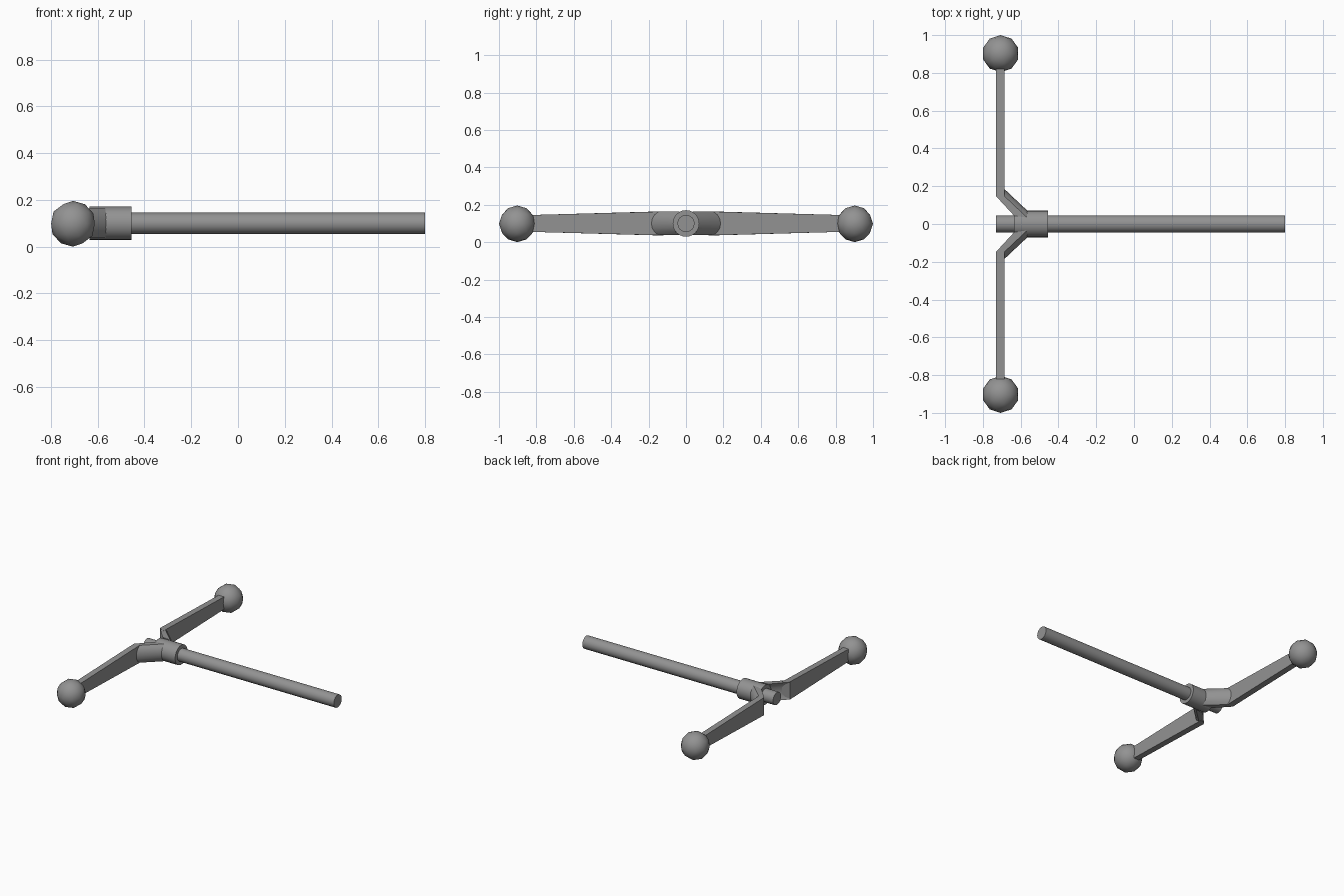
import bpy, bmesh, math
from mathutils import Vector

if "Cube" in bpy.data.objects:
    bpy.data.objects.remove(bpy.data.objects["Cube"])

ZC = 0.1  # height of the common axis

# Dark grey for every part
GREY = bpy.data.materials.new("dark_grey")
GREY.diffuse_color = (0.29, 0.29, 0.29, 1)
GREY.use_nodes = True
GREY.node_tree.nodes["Principled BSDF"].inputs["Base Color"].default_value = GREY.diffuse_color


def finish(ob, angle):
    ob.data.materials.append(GREY)
    bpy.ops.object.select_all(action='DESELECT')
    bpy.context.view_layer.objects.active = ob
    ob.select_set(True)
    bpy.ops.object.shade_smooth_by_angle(angle=math.radians(angle))


def rod(name, x0, x1, r, sides):
    bpy.ops.mesh.primitive_cylinder_add(
        vertices=sides, radius=r, depth=x1 - x0,
        location=((x0 + x1) / 2, 0, ZC), rotation=(0, math.pi / 2, 0))
    ob = bpy.context.object
    ob.name = name
    finish(ob, 40)


def loft(name, rings):
    # Skin closed rings of equal point count and cap both ends
    bm = bmesh.new()
    rows = [[bm.verts.new(p) for p in ring] for ring in rings]
    n = len(rows[0])
    for a, b in zip(rows, rows[1:]):
        for i in range(n):
            j = (i + 1) % n
            bm.faces.new((a[i], a[j], b[j], b[i]))
    bm.faces.new(rows[0])
    bm.faces.new(rows[-1])
    bmesh.ops.recalc_face_normals(bm, faces=bm.faces)
    me = bpy.data.meshes.new(name)
    bm.to_mesh(me)
    bm.free()
    ob = bpy.data.objects.new(name, me)
    bpy.context.collection.objects.link(ob)
    finish(ob, 40)


# Long shaft and the collar around it
rod("shaft", -0.73, 0.80, 0.046, 16)
rod("collar", -0.635, -0.455, 0.071, 24)

for s, side in ((1, "left"), (-1, "right")):
    # Curved bracket: arc of the collar wall swept diagonally outward
    def section(x_out, y_out, x_in, y_in):
        angles = [math.radians(a) for a in (-62, -40, -20, 0, 20, 40, 62)]
        outer = [Vector((x_out, s * (y_out + 0.071 * (math.cos(a) - 1)),
                         ZC + 0.071 * math.sin(a))) for a in angles]
        inner = [Vector((x_in, s * (y_in + 0.045 * (math.cos(a) - math.cos(angles[0]))),
                         ZC + 0.071 * math.sin(a))) for a in reversed(angles)]
        return outer + inner
    loft("bracket_" + side, [section(-0.565, 0.071, -0.635, 0.044),
                             section(-0.686, 0.185, -0.73, 0.147)])

    # Flat tapering arm
    def slab(yb, yf, h):
        return [(-0.73, s * yb, ZC - h), (-0.686, s * yf, ZC - h),
                (-0.686, s * yf, ZC + h), (-0.73, s * yb, ZC + h)]
    loft("arm_" + side, [slab(0.15, 0.12, 0.064), slab(0.90, 0.90, 0.043)])

    # Ball weight at the tip
    bpy.ops.mesh.primitive_ico_sphere_add(
        subdivisions=2, radius=0.098, location=(-0.706, s * 0.902, ZC - 0.002))
    ball = bpy.context.object
    ball.name = "ball_" + side
    finish(ball, 50)
